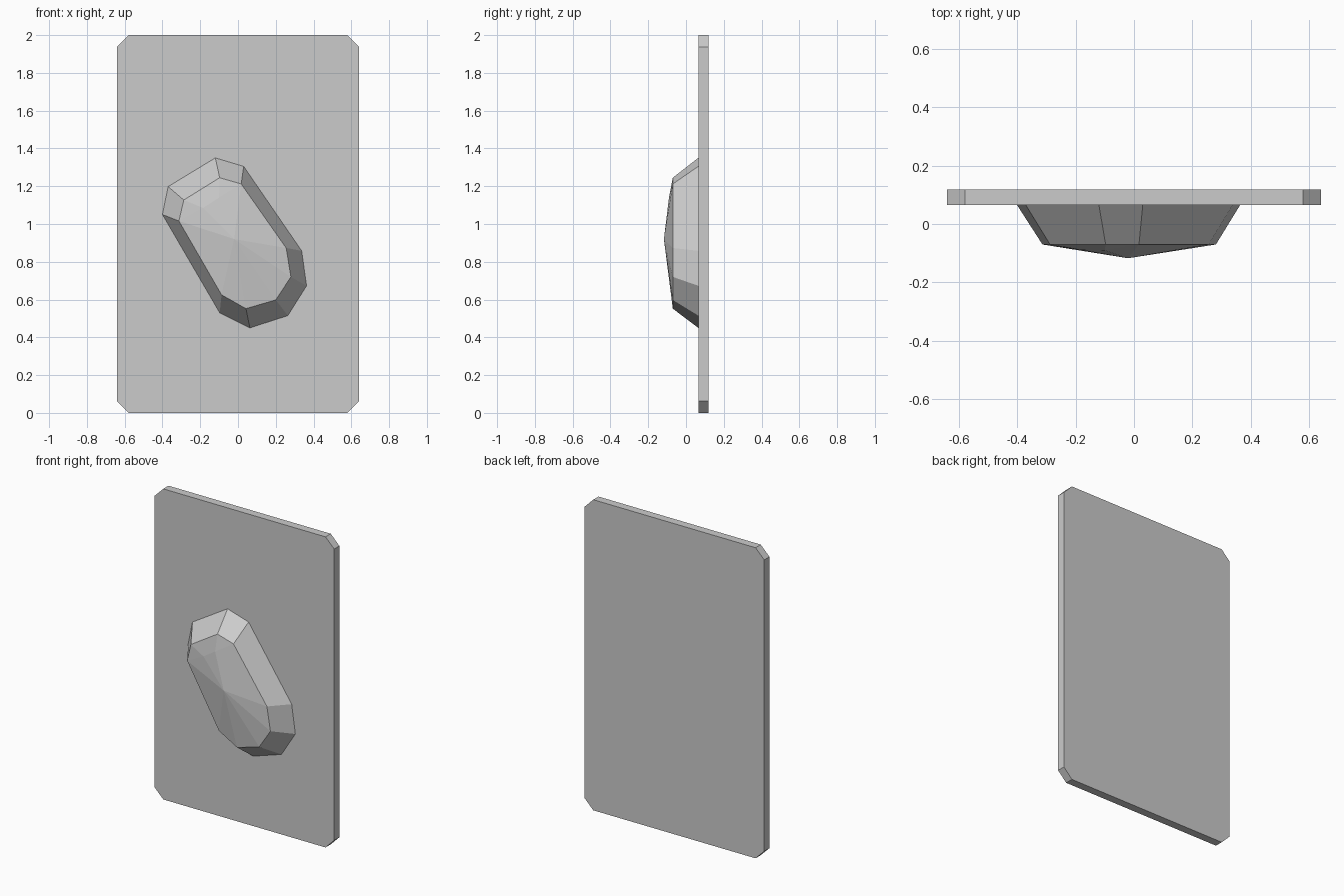
import bpy
import bmesh

cube = bpy.data.objects.get("Cube")
if cube:
    bpy.data.objects.remove(cube, do_unlink=True)

grey = bpy.data.materials.new("plain_grey")
grey.use_nodes = True
colour = (0.6, 0.6, 0.6, 1)
grey.diffuse_color = colour
grey.node_tree.nodes["Principled BSDF"].inputs["Base Color"].default_value = colour


def ring(bm, outline, y):
    return [bm.verts.new((x, y, z)) for x, z in outline]


def bridge(bm, a, b):
    for i in range(len(a)):
        j = (i + 1) % len(a)
        bm.faces.new((a[i], a[j], b[j], b[i]))


def finish(bm, name):
    bmesh.ops.recalc_face_normals(bm, faces=bm.faces)
    mesh = bpy.data.meshes.new(name)
    bm.to_mesh(mesh)
    bm.free()
    mesh.materials.append(grey)
    obj = bpy.data.objects.new(name, mesh)
    bpy.context.collection.objects.link(obj)


FRONT, BACK = 0.065, 0.118

# Upright plate with clipped corners
w, h, c = 0.64, 2.0, 0.062
corners = [(-w + c, 0), (w - c, 0), (w, c), (w, h - c),
           (w - c, h), (-w + c, h), (-w, h - c), (-w, c)]
bm = bmesh.new()
front, back = ring(bm, corners, FRONT), ring(bm, corners, BACK)
bridge(bm, front, back)
bm.faces.new(front)
bm.faces.new(back)
finish(bm, "back_plate")

# Slanted faceted boss: sloped sides between two outlines
base = [(-0.12, 1.35), (0.03, 1.305), (0.337, 0.858), (0.363, 0.673), (0.264, 0.515),
        (0.063, 0.45), (-0.097, 0.53), (-0.4, 1.05), (-0.37, 1.198)]
rim = [(-0.097, 1.245), (0.017, 1.212), (0.255, 0.873), (0.28, 0.72), (0.2, 0.598),
       (0.042, 0.552), (-0.087, 0.625), (-0.313, 1.016), (-0.287, 1.127)]
bm = bmesh.new()
low, top = ring(bm, base, FRONT), ring(bm, rim, -0.07)
bridge(bm, low, top)
bm.faces.new(low)

# Shallow pointed cap with a short ridge at its upper end
peak = bm.verts.new((-0.02, -0.117, 0.92))
ridge_r = bm.verts.new((-0.1, -0.09, 1.14))
ridge_l = bm.verts.new((-0.185, -0.088, 1.085))
for i in range(1, 7):
    bm.faces.new((top[i], top[i + 1], peak))
bm.faces.new((top[0], top[1], ridge_r))
bm.faces.new((top[1], peak, ridge_r))
bm.faces.new((top[7], top[8], ridge_l))
bm.faces.new((peak, top[7], ridge_l))
bm.faces.new((top[8], top[0], ridge_r, ridge_l))
bm.faces.new((ridge_l, ridge_r, peak))
finish(bm, "faceted_boss")
